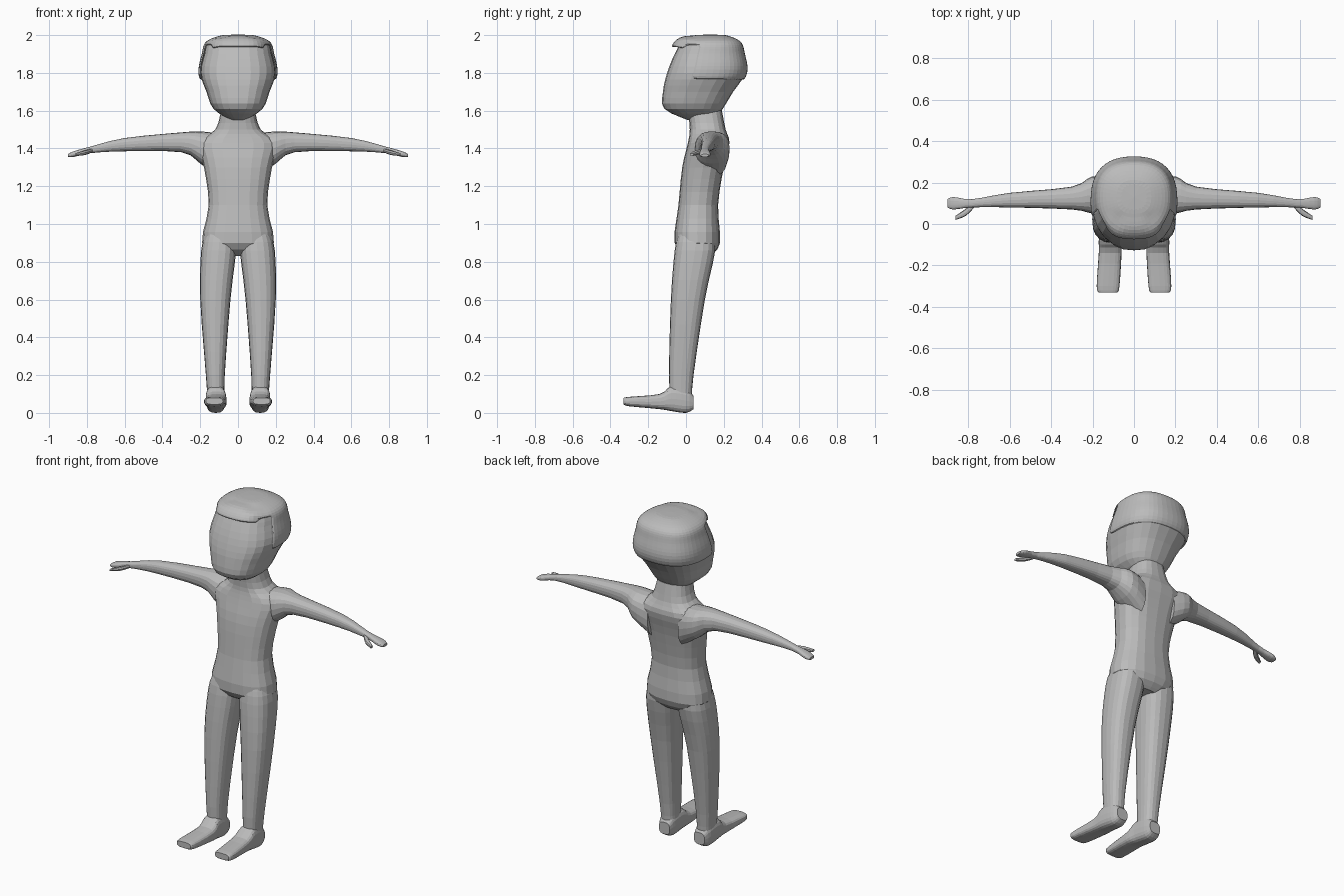
import bpy, bmesh, math

old_cube = bpy.data.objects.get("Cube")
if old_cube:
    bpy.data.objects.remove(old_cube, do_unlink=True)

# One plain grey for the whole figure
grey = bpy.data.materials.new("plain grey")
grey.use_nodes = True
colour = (.5, .5, .5, 1)
grey.diffuse_color = colour
grey.node_tree.nodes["Principled BSDF"].inputs["Base Color"].default_value = colour

# How the along, across and through values of a ring map to x, y, z
AXES = {
    "up": lambda along, across, through: (across, through, along),
    "sideways": lambda along, across, through: (along, across, through),
    "lengthways": lambda along, across, through: (across, along, through),
}


def spline(before, start, end, after, f):
    """Smooth value between start and end, steered by their neighbours."""
    leave, arrive = (end - before) / 2, (after - start) / 2
    blend = f * f * (3 - 2 * f)
    swing = leave * f * (1 - f) ** 2 - arrive * f * f * (1 - f)
    return start + (end - start) * blend + swing


def refine(sections, steps):
    """Fill in smooth in-between sections."""
    padded = [sections[0], *sections, sections[-1]]
    fine = []
    for group in zip(padded, padded[1:], padded[2:], padded[3:]):
        for step in range(steps):
            fine.append([spline(*values, step / steps) for values in zip(*group)])
    return fine + [sections[-1]]


def rounded(direction, power):
    """Push a circle coordinate outward to make a soft box outline."""
    return math.copysign(abs(direction) ** (2 / power), direction)


def loft(sections, axis="up", sides=20, power=2.5, steps=3):
    """Skin soft box rings given as (along, across min, max, through min, max)."""
    bm = bmesh.new()
    rings = []
    for along, left, right, low, high in refine(sections, steps):
        ring = []
        for i in range(sides):
            angle = math.tau * i / sides
            across = rounded(math.cos(angle), power) * (right - left) / 2
            through = rounded(math.sin(angle), power) * (high - low) / 2
            point = AXES[axis](along, (left + right) / 2 + across,
                               (low + high) / 2 + through)
            ring.append(bm.verts.new(point))
        rings.append(ring)
    for ring, following in zip(rings, rings[1:]):
        for i in range(sides):
            j = (i + 1) % sides
            bm.faces.new((ring[i], ring[j], following[j], following[i]))
    bm.faces.new(rings[0])
    bm.faces.new(rings[-1])
    bmesh.ops.recalc_face_normals(bm, faces=bm.faces)
    return bm


def symmetric(rows):
    """Rings centred on x, from (height, half width, front, back)."""
    return [(z, -half, half, front, back) for z, half, front, back in rows]


def finish(bm, name, mirror=False):
    """Turn a bmesh into a faceted grey object."""
    mesh = bpy.data.meshes.new(name)
    bm.to_mesh(mesh)
    bm.free()
    mesh.materials.append(grey)
    part = bpy.data.objects.new(name, mesh)
    bpy.context.collection.objects.link(part)
    if mirror:
        part.modifiers.new("Mirror", "MIRROR")
    return part


# Torso and neck
finish(loft(symmetric([
    (.83, .1, .02, .13),
    (.9, .19, -.06, .18),
    (1.1, .155, -.04, .17),
    (1.3, .18, -.02, .2),
    (1.43, .21, .01, .23),
    (1.5, .12, .02, .21),
    (1.6, .09, .01, .19),
])), "torso")

# Legs
finish(loft([
    (.05, .07, .16, -.08, .03),
    (.2, .07, .17, -.09, .04),
    (.6, .04, .2, -.08, .1),
    (.86, .01, .195, -.06, .155),
    (.95, .02, .17, -.04, .14),
]), "legs", mirror=True)

# Feet
finish(loft([
    (.04, .08, .15, .02, .09),
    (0, .07, .165, 0, .13),
    (-.08, .065, .17, .01, .14),
    (-.14, .06, .17, .02, .1),
    (-.3, .07, .18, .035, .085),
    (-.33, .08, .17, .045, .08),
], "lengthways", power=3), "feet", mirror=True)

# Arms, flaring into the shoulders and ending in flat hands
finish(loft([
    (.1, .04, .22, 1.25, 1.48),
    (.2, .05, .23, 1.32, 1.49),
    (.3, .07, .18, 1.38, 1.485),
    (.6, .08, .15, 1.385, 1.455),
    (.78, .08, .12, 1.375, 1.41),
    (.87, .07, .13, 1.355, 1.385),
    (.9, .08, .12, 1.355, 1.37),
], "sideways"), "arms", mirror=True)

# Thumbs
finish(loft([
    (.77, .08, .11, 1.38, 1.4),
    (.81, .04, .075, 1.365, 1.39),
    (.86, .02, .04, 1.36, 1.375),
], "sideways", sides=8), "thumbs", mirror=True)

# Head
head = loft(symmetric([
    (1.55, .04, .01, .15),
    (1.61, .13, -.115, .195),
    (1.7, .167, -.122, .25),
    (1.8, .2, -.1, .315),
    (1.9, .18, -.06, .3),
    (1.96, .16, -.02, .28),
    (1.99, .07, .06, .2),
]), sides=24)

# Cap: raised shell over the upper back of the head with a brow flap in front
cap = head.copy()
spare = []
for face in cap.faces:
    centre = face.calc_center_median()
    behind = centre.z > 1.78 and centre.y > .05
    flap = centre.z > 1.92 and abs(centre.x) < .12
    if not (behind or flap or centre.z > 1.95):
        spare.append(face)
bmesh.ops.delete(cap, geom=spare, context="FACES")
for vert in cap.verts:
    if vert.co.y < .02 and abs(vert.co.x) < .13:
        vert.co.y -= .02
        vert.co.z += .01
finish(head, "head")
cap_part = finish(cap, "cap")
shell = cap_part.modifiers.new("Solidify", "SOLIDIFY")
shell.thickness, shell.offset = .013, 1
cap_part.modifiers.new("Subdivision", "SUBSURF").levels = 1
